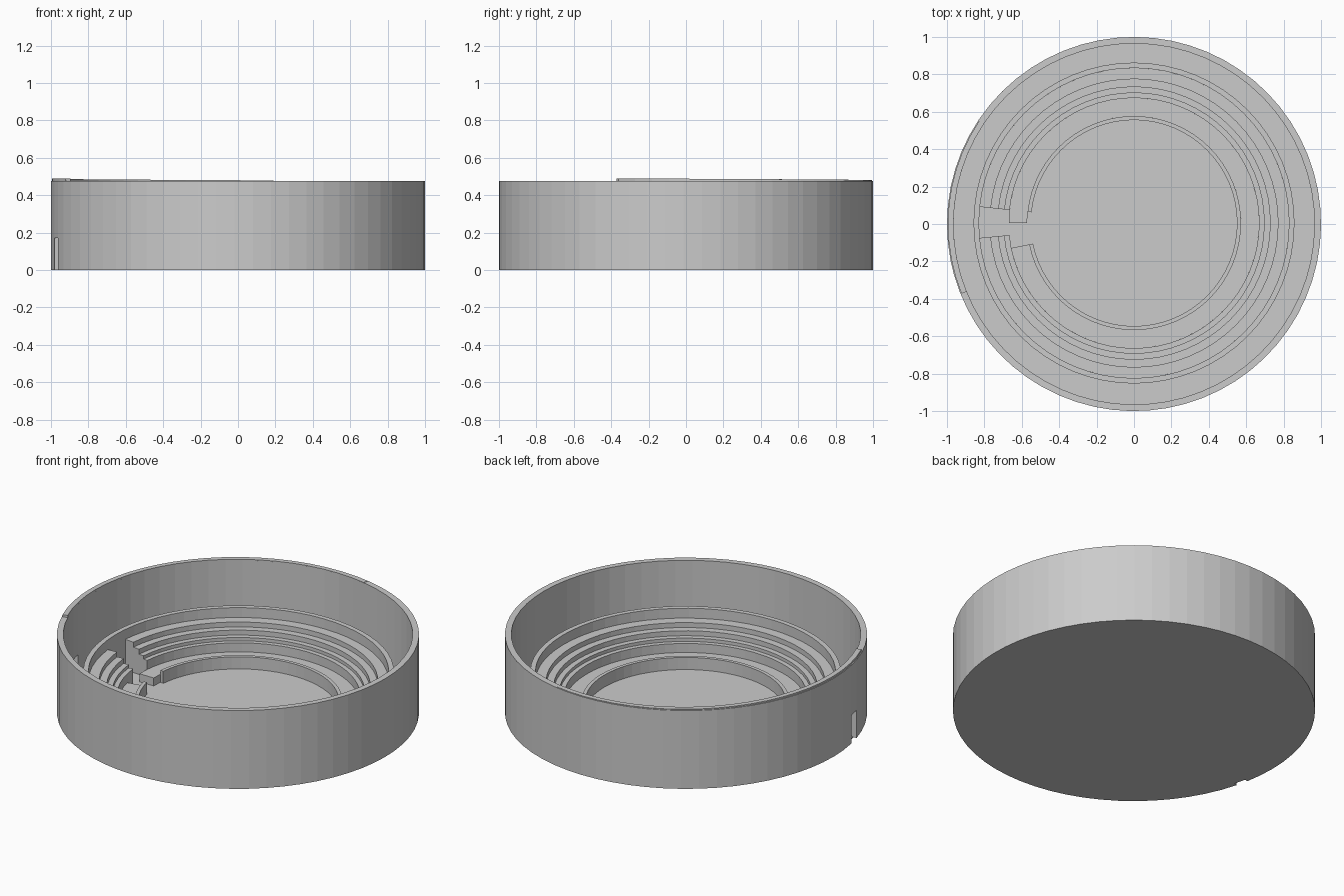
import bpy
import math

if "Cube" in bpy.data.objects:
    bpy.data.objects.remove(bpy.data.objects["Cube"])

SIDES = 64


def ring(name, r0, r1, z0, z1, a0=0.0, a1=360.0, z1_end=None, cy=0.0):
    """Solid ring or arc, angles in degrees counter-clockwise from +x."""
    full = abs(a1 - a0 - 360) < 1e-6
    n = max(1, round((a1 - a0) / 360 * SIDES))
    count = n if full else n + 1
    end = z1 if z1_end is None else z1_end
    verts, faces = [], []
    for i in range(count):
        t = i / n
        a = math.radians(a0 + (a1 - a0) * t)
        top = z1 + (end - z1) * t
        for r, z in ((r0, z0), (r1, z0), (r1, top), (r0, top)):
            verts.append((r * math.cos(a), r * math.sin(a) + cy, z))
    for i in range(n):
        p, q = 4 * i, 4 * ((i + 1) % count)
        for k in range(4):
            m = (k + 1) % 4
            faces.append((p + k, q + k, q + m, p + m)[::-1])
    if not full:
        e = 4 * n
        faces += [(0, 1, 2, 3), (e + 3, e + 2, e + 1, e)]
    mesh = bpy.data.meshes.new(name)
    mesh.from_pydata(verts, [], faces)
    mesh.update()
    obj = bpy.data.objects.new(name, mesh)
    bpy.context.collection.objects.link(obj)
    return obj


# Floor slab
bpy.ops.mesh.primitive_cylinder_add(vertices=SIDES, radius=0.98, depth=0.006,
                                    location=(0, 0, 0.003))
bpy.context.object.name = "floor"

# Outer wall, broken by a small doorway with a lintel above it
DOOR0, DOOR1, WALL_TOP = 191.25, 195.5, 0.477
ring("outer_wall", 0.965, 1.0, 0.0, WALL_TOP, DOOR1 - 360, DOOR0)
ring("door_lintel", 0.965, 1.0, 0.17, WALL_TOP, DOOR0, DOOR1)

# Slightly rising coping on the left part of the rim
ring("rim_coping", 0.965, 0.995, WALL_TOP, 0.479, 79, 202, z1_end=0.49)

# Tall inner wall, with a corridor between it and the outer wall
CY = 0.005
ring("inner_wall", 0.829, 0.858, 0.005, 0.25, cy=CY)

# Stepped tiers, open at the left for the aisle
tiers = [(0.77, 0.829, 0.19), (0.728, 0.77, 0.16),
         (0.696, 0.728, 0.13), (0.669, 0.696, 0.11)]
for i, (r0, r1, top) in enumerate(tiers):
    ring(f"tier_{i + 1}", r0, r1, 0.005, top, -174.5, 174, cy=CY)

# Lowest walkway and the lip around the central floor
ring("lower_walkway", 0.572, 0.669, 0.005, 0.055, -168.5, 180, cy=CY)
ring("arena_lip", 0.551, 0.572, 0.005, 0.08, -168.5, 174, cy=CY)
